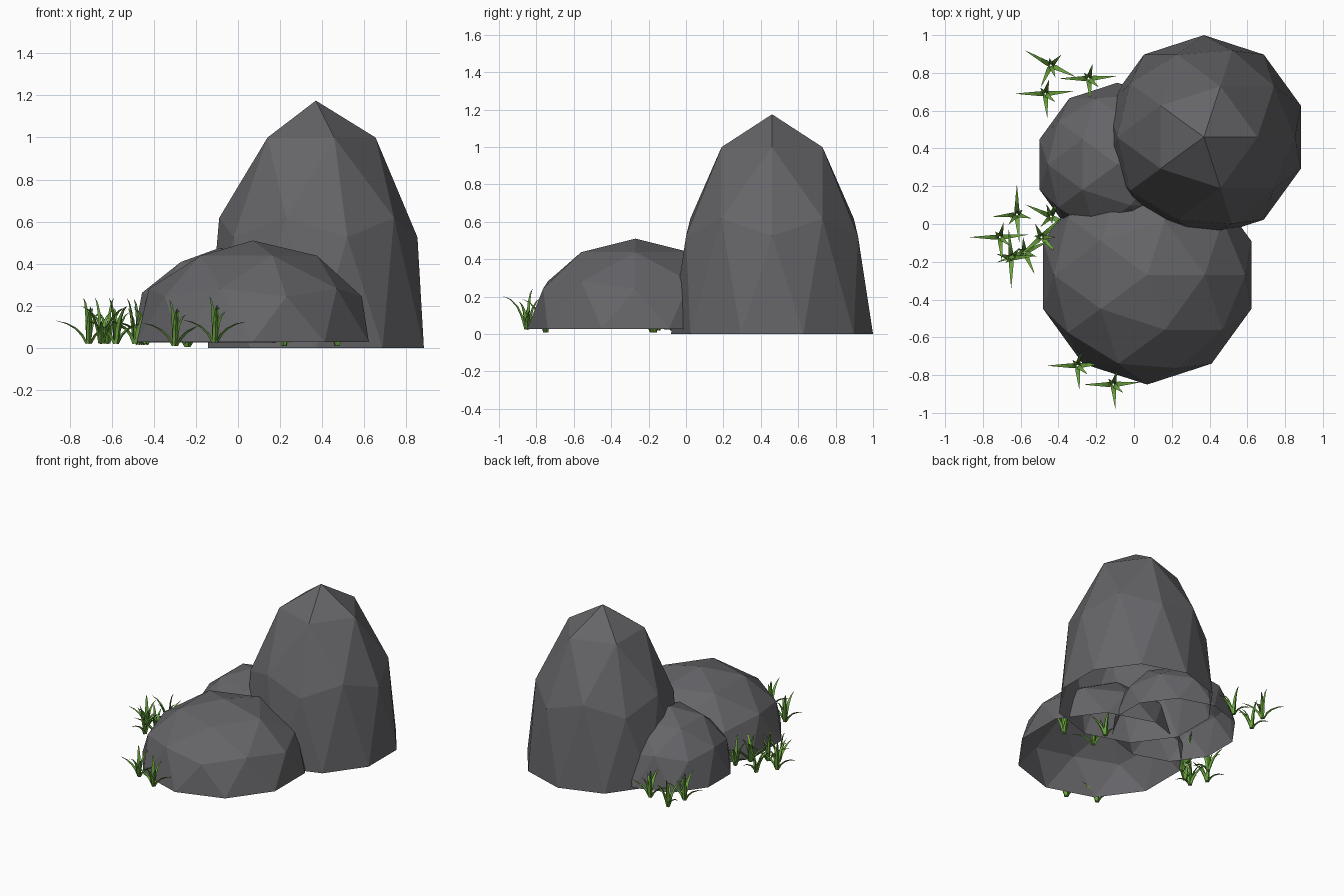
import bpy, bmesh, math
from mathutils import Vector

if "Cube" in bpy.data.objects:
    bpy.data.objects.remove(bpy.data.objects["Cube"])


def material(name, color):
    m = bpy.data.materials.new(name)
    m.diffuse_color = color
    m.use_nodes = True
    m.node_tree.nodes["Principled BSDF"].inputs["Base Color"].default_value = m.diffuse_color
    return m


stone = material("stone", (0.13, 0.13, 0.14, 1))
green = material("grass", (0.15, 0.38, 0.05, 1))


def add_object(name, bm, mat):
    me = bpy.data.meshes.new(name)
    bm.to_mesh(me)
    bm.free()
    me.materials.append(mat)
    ob = bpy.data.objects.new(name, me)
    bpy.context.collection.objects.link(ob)
    return ob


# Rocks: open-bottomed upper halves of faceted spheres
def rock(name, loc, radius, height):
    bm = bmesh.new()
    bmesh.ops.create_icosphere(bm, subdivisions=2, radius=1)
    low = [v for v in bm.verts if v.co.z < -0.01]
    bmesh.ops.delete(bm, geom=low, context='VERTS')
    for v in bm.verts:
        v.co = Vector((v.co.x * radius, v.co.y * radius, v.co.z * height)) + Vector(loc)
    add_object(name, bm, stone)


rock("tall_rock", (0.37, 0.46, 0.0), 0.54, 1.175)
rock("front_rock", (0.07, -0.27, 0.028), 0.58, 0.482)
rock("small_rock", (-0.088, 0.315, 0.025), 0.433, 0.45)


# Grass blade: three-sided tapered tube bending outward from the tuft base
def blade(bm, azimuth, reach, height, width=0.013):
    a = math.radians(azimuth)
    out = Vector((math.cos(a), math.sin(a), 0))
    side = Vector((-out.y, out.x, 0))
    p0 = out * 0.008
    p1 = out * reach * 0.25 + Vector((0, 0, height * 0.85))
    p2 = out * reach + Vector((0, 0, height))
    rings = []
    for t, w in ((0, 0.8), (0.25, 1.0), (0.5, 0.75), (0.75, 0.45)):
        p = p0 * (1 - t) ** 2 + p1 * 2 * t * (1 - t) + p2 * t * t
        d = ((p1 - p0) * (1 - t) + (p2 - p1) * t).normalized()
        n = side.cross(d)
        r = width * w
        rings.append([bm.verts.new(p + side * r * x + n * r * y)
                      for x, y in ((1, -0.3), (-1, -0.3), (0, 0.6))])
    tip = bm.verts.new(p2)
    bm.faces.new(rings[0])
    for lo, hi in zip(rings, rings[1:]):
        for i in range(3):
            j = (i + 1) % 3
            bm.faces.new((lo[i], lo[j], hi[j], hi[i]))
    for i in range(3):
        bm.faces.new((rings[-1][i], rings[-1][(i + 1) % 3], tip))


BLADES = [(180, 0.16, 0.11), (5, 0.15, 0.10), (275, 0.13, 0.18),
          (75, 0.08, 0.17), (130, 0.04, 0.22), (320, 0.07, 0.15)]


# Grass tufts: x, y, base z, rotation
TUFTS = [(-0.44, 0.84, 0.015, -30), (-0.24, 0.77, 0.005, 0), (-0.47, 0.69, 0.015, 0),
         (-0.62, 0.05, 0.02, -90), (-0.44, 0.04, 0.02, 150), (-0.71, -0.07, 0.02, 0),
         (-0.49, -0.07, 0.02, 40), (-0.65, -0.18, 0.02, 90), (-0.58, -0.15, 0.02, 20),
         (-0.30, -0.75, 0.01, 0), (-0.11, -0.85, 0.025, 0),
         (0.47, -0.18, 0.01, 60), (0.24, -0.02, 0.01, 0), (0.22, -0.17, 0.01, 120)]

for i, (x, y, z, rot) in enumerate(TUFTS):
    bm = bmesh.new()
    for az, reach, height in BLADES:
        blade(bm, az, reach, height)
    bmesh.ops.recalc_face_normals(bm, faces=bm.faces)
    tuft = add_object(f"grass_tuft_{i + 1}", bm, green)
    tuft.location = (x, y, z)
    tuft.rotation_euler.z = math.radians(rot)
